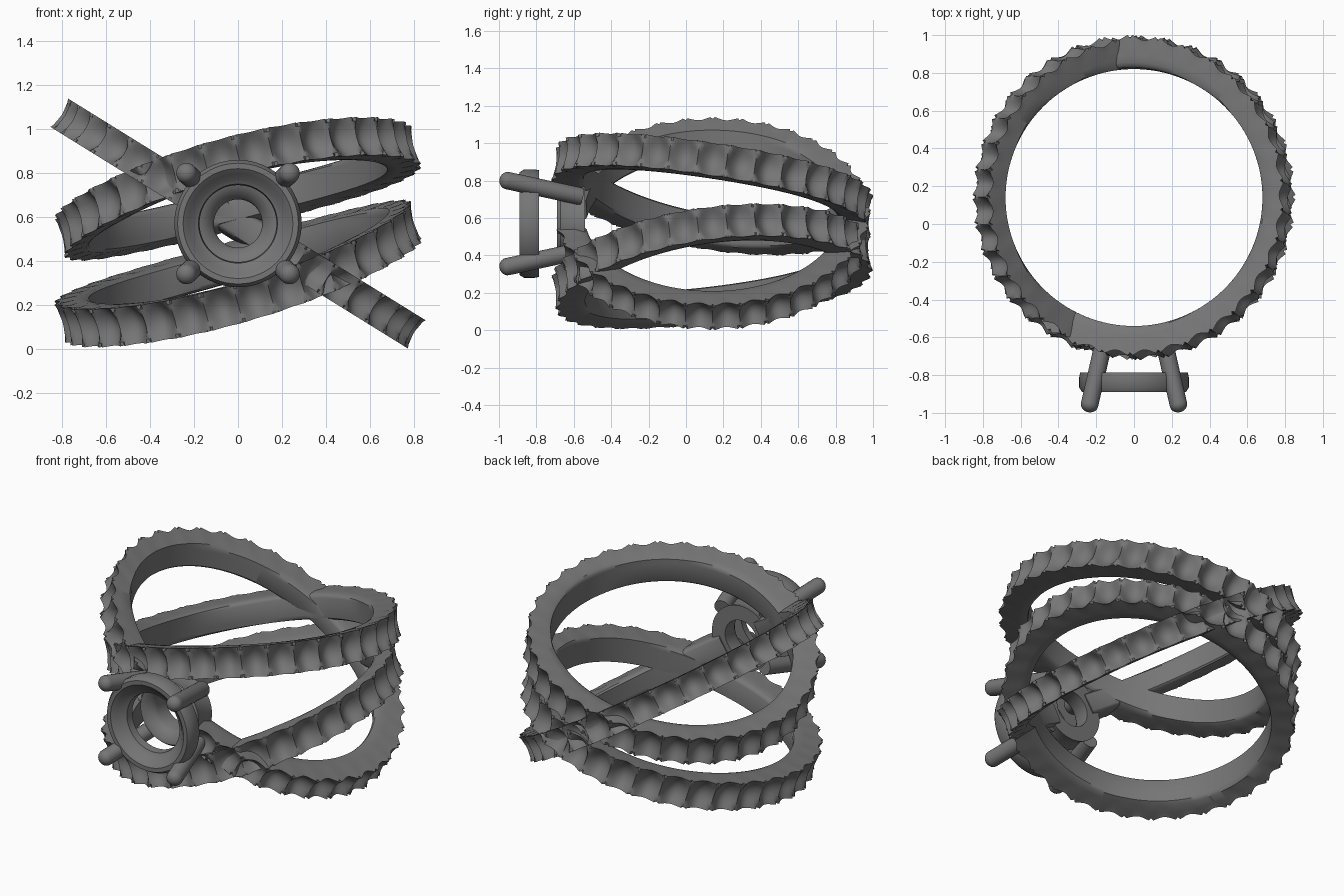
import bpy, bmesh, math
from mathutils import Vector

cube = bpy.data.objects.get("Cube")
if cube:
    bpy.data.objects.remove(cube)

metal = bpy.data.materials.new("grey_metal")
metal.use_nodes = True
metal.diffuse_color = (0.18, 0.18, 0.18, 1)
metal.node_tree.nodes["Principled BSDF"].inputs["Base Color"].default_value = (0.18, 0.18, 0.18, 1)

CENTRE_Y = 0.14
INNER, OUTER = 0.68, 0.855
HEAD_Z = 0.57


def finish(bm, name, angle=40):
    bmesh.ops.recalc_face_normals(bm, faces=bm.faces)
    mesh = bpy.data.meshes.new(name)
    bm.to_mesh(mesh)
    bm.free()
    mesh.materials.append(metal)
    obj = bpy.data.objects.new(name, mesh)
    bpy.context.collection.objects.link(obj)
    bpy.ops.object.select_all(action='DESELECT')
    obj.select_set(True)
    bpy.context.view_layer.objects.active = obj
    bpy.ops.object.shade_smooth_by_angle(angle=math.radians(angle))
    return obj


def skin(bm, loops, close):
    """Join loops of points into a tube, either closed on itself or capped."""
    rows = [[bm.verts.new(p) for p in loop] for loop in loops]
    n = len(rows[0])
    for i in range(len(rows) if close else len(rows) - 1):
        a, b = rows[i], rows[(i + 1) % len(rows)]
        for j in range(n):
            k = (j + 1) % n
            bm.faces.new((a[j], a[k], b[k], b[j]))
    if not close:
        bm.faces.new(rows[0])
        bm.faces.new(rows[-1])


def seat_height(s, t):
    """Outer radius over one stone seat: a round dish with prongs at its corners."""
    d = math.hypot(2 * s, t)
    r = OUTER - 0.075 + 0.055 * min(d, 1) ** 2
    r += 0.048 * max(d - 1, 0)
    r -= 0.012 * t * t * math.cos(math.pi * s) ** 2
    if abs(s) > 0.49:                       # notch between neighbouring prongs
        r -= 0.022 * t ** 4
    return r


def band(name, height, slope_x, slope_y, bow, width, gap=0.0, seats=34, steps=12, across=10):
    """Tilted ring with a row of seats outside; gap leaves its front open for the head."""
    normal = Vector((-slope_x, -slope_y, 1)).normalized()
    loops = []
    count = seats * steps
    for i in range(count + (1 if gap else 0)):
        phi = math.pi + gap + (2 * math.pi - 2 * gap) * i / count
        s = (i % steps) / steps - 0.5
        # outer seat row, then sides tapering to the rounded smooth inside
        section = []
        for j in range(across + 1):
            t = 2 * j / across - 1
            section.append((seat_height(s, t), t))
        pinch = 0.98 - 0.06 * math.cos(math.pi * s) ** 2
        section += [(0.795, pinch), (0.74, 0.92), (0.705, 0.85), (0.686, 0.74), (INNER, 0.58),
                    (INNER, -0.58), (0.686, -0.74), (0.705, -0.85), (0.74, -0.92), (0.795, -pinch)]
        loop = []
        for r, t in section:
            x, y = 0.96 * r * math.sin(phi), r * math.cos(phi)
            z = height + slope_x * x + slope_y * y + bow * math.cos(phi) ** 2
            p = Vector((x, y, z)) + normal * (t * width / 2)
            flat = math.hypot(p.x, p.y)
            if flat < INNER:                # keep the finger hole cylindrical
                p.x *= INNER / flat
                p.y *= INNER / flat
            p.y += CENTRE_Y
            loop.append(p)
        loops.append(loop)
    bm = bmesh.new()
    skin(bm, loops, not gap)
    return finish(bm, name)


def collar(name, profile, sides=64):
    """Ring turned about the head axis; profile is (radius, y)."""
    bm = bmesh.new()
    loops = []
    for i in range(sides):
        a = 2 * math.pi * i / sides
        loops.append([(r * math.cos(a), y, HEAD_Z + r * math.sin(a)) for r, y in profile])
    skin(bm, loops, True)
    return finish(bm, name, 35)


def prong(name, sx, sz, radius=0.047, sides=20):
    """Round claw leaning outwards to a domed tip."""
    foot = Vector((0.145 * sx, -0.56, HEAD_Z + 0.145 * sz))
    tip = Vector((0.235 * sx, -0.955, HEAD_Z + 0.23 * sz))
    axis = (tip - foot).normalized()
    u = axis.orthogonal().normalized()
    v = axis.cross(u)
    stations = [(foot, radius)]
    for k in range(7):
        a = math.radians(k * 14)
        stations.append((tip + axis * radius * 0.9 * math.sin(a), radius * math.cos(a)))
    loops = []
    for centre, r in stations:
        loops.append([centre + r * (u * math.cos(2 * math.pi * i / sides)
                                    + v * math.sin(2 * math.pi * i / sides))
                      for i in range(sides)])
    bm = bmesh.new()
    skin(bm, loops, False)
    return finish(bm, name)


# Three crossing bands
band("upper_band", 0.715, 0.25, -0.15, 0.045, 0.178)
band("lower_band", 0.35, 0.28, 0.12, -0.045, 0.178)
band("crossing_band", 0.57, -0.62, 0.0, 0.0, 0.152, gap=0.18)

# Stone head: wide dished collar in front, small base collar behind
collar("front_collar", [(0.285, -0.785), (0.29, -0.81), (0.29, -0.865), (0.275, -0.89),
                        (0.25, -0.89), (0.225, -0.87), (0.2, -0.84), (0.18, -0.83),
                        (0.175, -0.785)])
collar("base_collar", [(0.2, -0.54), (0.185, -0.6), (0.2, -0.67), (0.185, -0.69),
                       (0.16, -0.685), (0.12, -0.65), (0.11, -0.63), (0.11, -0.54)])

# Four claws
for sx, side in ((1, "left"), (-1, "right")):
    for sz, level in ((1, "upper"), (-1, "lower")):
        prong(f"{level}_{side}_prong", sx, sz)
